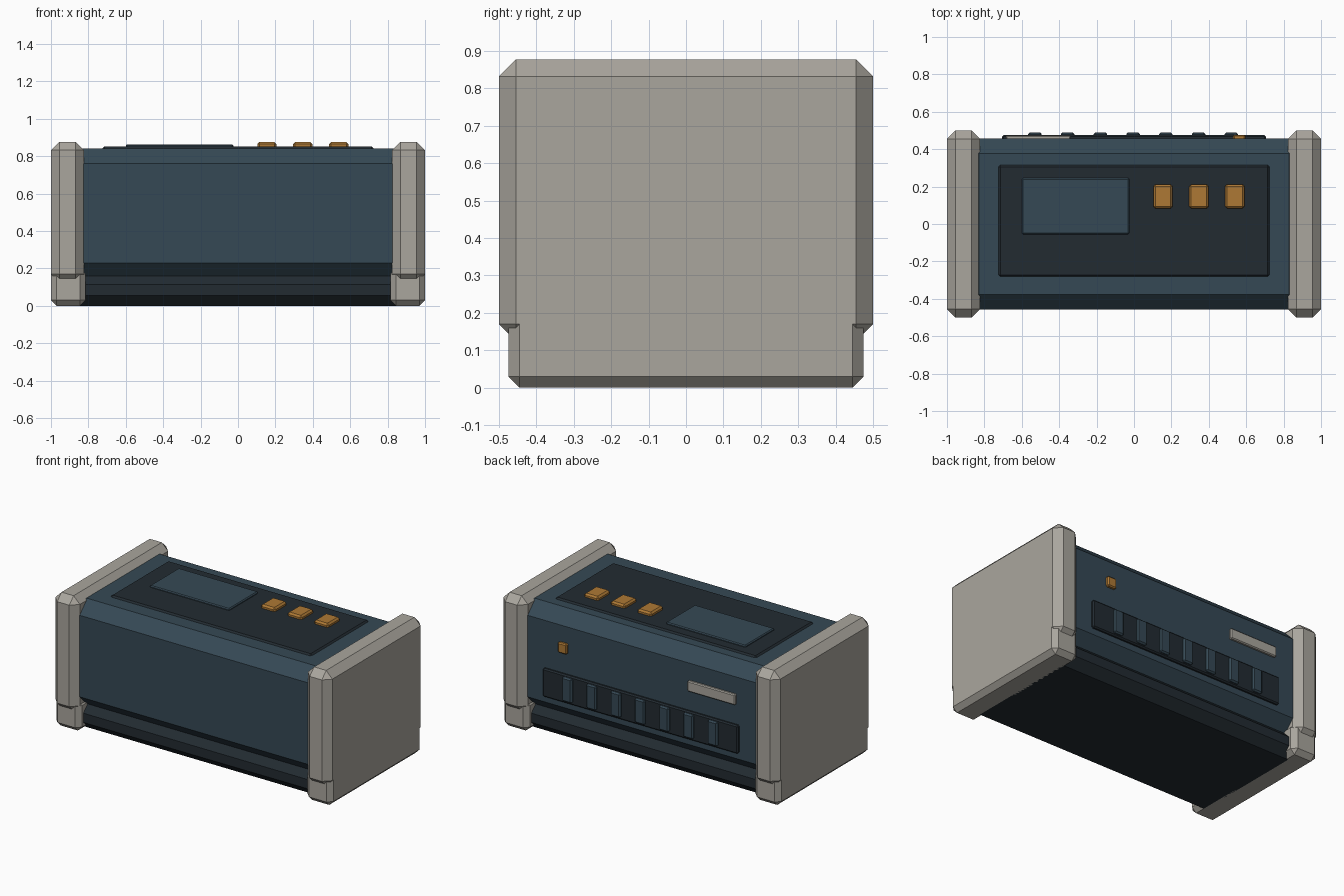
import bpy, bmesh

if "Cube" in bpy.data.objects:
    bpy.data.objects.remove(bpy.data.objects["Cube"])


def material(name, rgb):
    m = bpy.data.materials.new(name)
    m.diffuse_color = (*rgb, 1)
    m.use_nodes = True
    m.node_tree.nodes["Principled BSDF"].inputs["Base Color"].default_value = m.diffuse_color
    return m


BLUE = material("slate_blue", (0.036, 0.066, 0.09))
DARK = material("charcoal", (0.016, 0.024, 0.031))
BEIGE = material("warm_grey", (0.40, 0.38, 0.34))
AMBER = material("amber", (0.42, 0.19, 0.035))


def box(name, x, y, z, chamfer, mat):
    """Chamfered box given by its (min, max) on each axis."""
    bm = bmesh.new()
    bmesh.ops.create_cube(bm, size=1)
    for v in bm.verts:
        for i, (lo, hi) in enumerate((x, y, z)):
            v.co[i] = hi if v.co[i] > 0 else lo
    bmesh.ops.bevel(bm, geom=bm.edges[:], offset=chamfer, segments=1,
                    affect='EDGES', profile=0.5)
    me = bpy.data.meshes.new(name)
    bm.to_mesh(me)
    bm.free()
    me.materials.append(mat)
    ob = bpy.data.objects.new(name, me)
    bpy.context.collection.objects.link(ob)
    return ob


# main housing and the darker base under it
box("housing", (-0.91, 0.91), (-0.457, 0.457), (0.15, 0.842), 0.08, BLUE)
box("base", (-0.91, 0.91), (-0.43, 0.43), (0.0, 0.17), 0.055, DARK)

# end bumpers with narrower feet
for side, s in (("left", -1), ("right", 1)):
    box(f"{side}_bumper", sorted((s * 0.823, s)), (-0.5, 0.5),
        (0.125, 0.877), 0.045, BEIGE)
    box(f"{side}_foot", sorted((s * 0.815, s)), (-0.475, 0.475),
        (0.0, 0.2), 0.03, BEIGE)

# top control panel, screen and buttons
box("control_panel", (-0.725, 0.725), (-0.282, 0.315), (0.825, 0.852), 0.01, DARK)
box("screen", (-0.6, -0.025), (-0.055, 0.245), (0.84, 0.863), 0.006, BLUE)
for i in range(3):
    cx = 0.155 + i * 0.192
    box(f"button_{i + 1}", (cx - 0.052, cx + 0.052), (0.083, 0.212),
        (0.84, 0.875), 0.011, AMBER)

# rear vent with seven bars
box("vent_panel", (-0.705, 0.705), (0.44, 0.475), (0.27, 0.455), 0.008, DARK)
for i in range(7):
    cx = -0.53 + i * 0.175
    box(f"vent_bar_{i + 1}", (cx - 0.036, cx + 0.036), (0.455, 0.49),
        (0.285, 0.445), 0.009, BLUE)

# rear label plate and indicator lamp
box("rear_plate", (-0.685, -0.34), (0.44, 0.474), (0.583, 0.652), 0.006, BEIGE)
box("rear_lamp", (0.53, 0.595), (0.44, 0.477), (0.588, 0.655), 0.007, AMBER)
